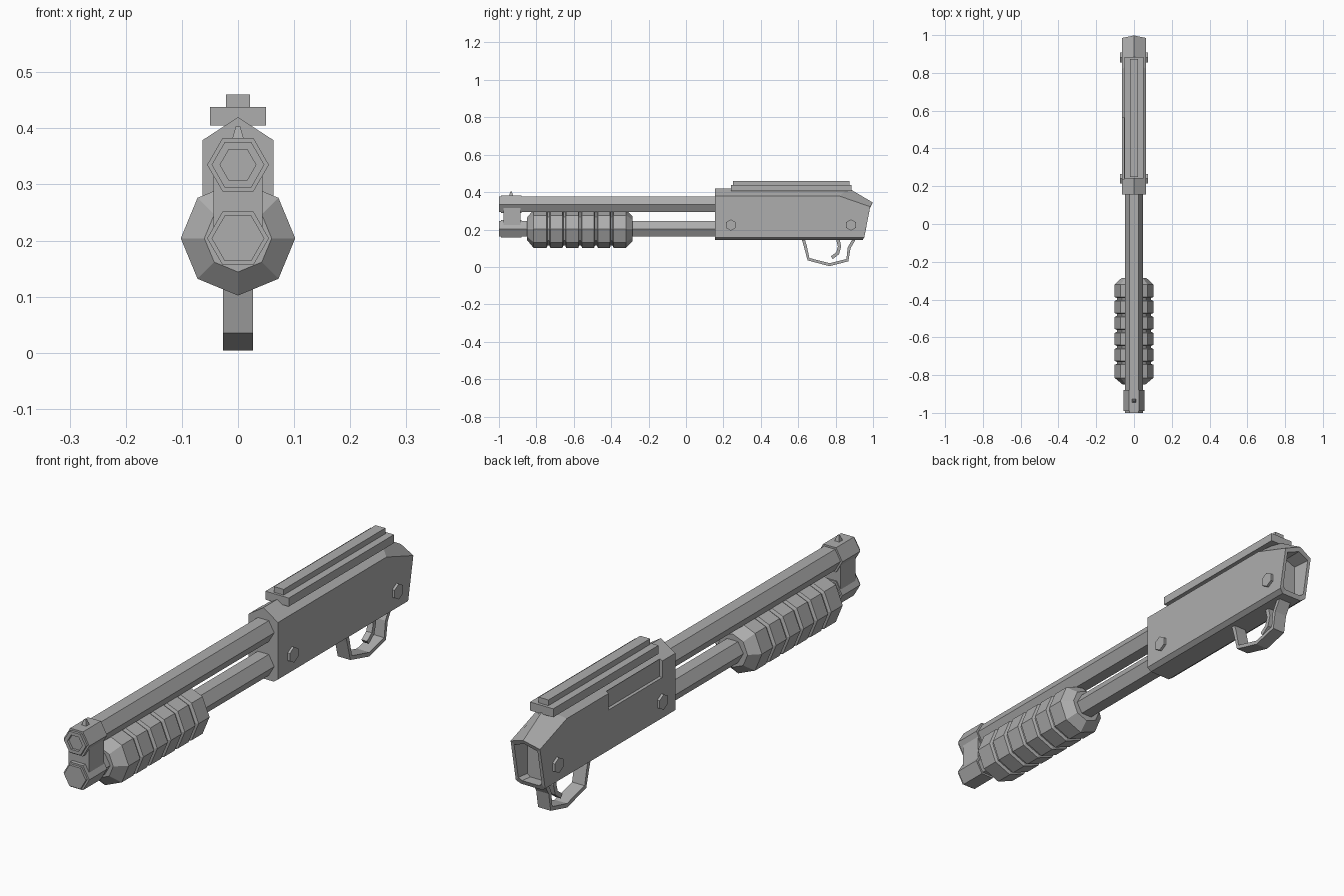
import bpy, bmesh, math
from mathutils import Vector

cube = bpy.data.objects.get("Cube")
if cube:
    bpy.data.objects.remove(cube, do_unlink=True)

grey = bpy.data.materials.new("metal_grey")
grey.use_nodes = True
COLOR = (0.42, 0.42, 0.42, 1)
grey.diffuse_color = COLOR
grey.node_tree.nodes["Principled BSDF"].inputs["Base Color"].default_value = COLOR


def loft(name, rings, closed=False):
    """Skin a list of equal-length point rings; cap the ends unless closed."""
    bm = bmesh.new()
    loops = [[bm.verts.new(p) for p in ring] for ring in rings]
    pairs = list(zip(loops, loops[1:]))
    if closed:
        pairs.append((loops[-1], loops[0]))
    else:
        bm.faces.new(loops[0])
        bm.faces.new(loops[-1])
    n = len(loops[0])
    for a, b in pairs:
        for i in range(n):
            j = (i + 1) % n
            bm.faces.new((a[i], a[j], b[j], b[i]))
    bmesh.ops.recalc_face_normals(bm, faces=bm.faces)
    mesh = bpy.data.meshes.new(name)
    bm.to_mesh(mesh)
    bm.free()
    mesh.materials.append(grey)
    obj = bpy.data.objects.new(name, mesh)
    bpy.context.collection.objects.link(obj)
    return obj


def polygon(y, r, z, sides):
    """Regular polygon facing along y."""
    return [(r * math.cos(math.tau * i / sides), y, z + r * math.sin(math.tau * i / sides))
            for i in range(sides)]


def tube(name, z, stations, sides=6):
    return loft(name, [polygon(y, r, z, sides) for y, r in stations])


def box(name, x0, x1, y0, y1, z0, z1):
    return loft(name, [[(x0, y, z0), (x1, y, z0), (x1, y, z1), (x0, y, z1)] for y in (y0, y1)])


def strip(name, path, half_width, thickness):
    """Flat band following a (y, z) path, thickened to its left side."""
    pts = [Vector(p) for p in path]
    rings = []
    for i, p in enumerate(pts):
        d = (pts[min(i + 1, len(pts) - 1)] - pts[max(i - 1, 0)]).normalized()
        q = p + Vector((-d.y, d.x)) * thickness
        rings.append([(-half_width, *p), (half_width, *p), (half_width, *q), (-half_width, *q)])
    return loft(name, rings)


BARREL_Z, TUBE_Z = 0.335, 0.204

# Barrel with a recessed bore, and the magazine tube under it
tube("barrel", BARREL_Z, [(-0.9, 0.032), (-1.0, 0.032), (-1.0, 0.047), (0.2, 0.047)])
tube("magazine_tube", TUBE_Z, [(-1.0, 0.047), (0.2, 0.047)])

# Muzzle clamp: two hexagonal collars joined by a web
for name, z in (("upper_collar", BARREL_Z), ("lower_collar", TUBE_Z)):
    tube(name, z, [(-0.99, 0.055), (-0.88, 0.055)])
box("clamp_web", -0.044, 0.044, -0.975, -0.885, TUBE_Z, BARREL_Z)

# Front sight
loft("front_sight", [[(sx * w, -0.935 + sy * w, z) for sx, sy in ((-1, -1), (1, -1), (1, 1), (-1, 1))]
                     for w, z in ((0.012, 0.375), (0.004, 0.403))])

# Ribbed octagonal forend
stations = [(-0.85, 0.06), (-0.815, 0.102)]
for i in range(5):
    y = -0.735 + i * 0.0845
    stations += [(y - 0.01, 0.102), (y - 0.005, 0.09), (y + 0.005, 0.09), (y + 0.01, 0.102)]
stations += [(-0.32, 0.102), (-0.285, 0.065)]
tube("forend", TUBE_Z, stations, 8)

# Receiver: gabled section, sloped at the back, with an open socket in the rear
def section(apex, shoulder, lower, bottom, scale=1.0):
    half = [(0.063 * scale, *shoulder), (0.063 * scale, *lower), (0.045 * scale, *bottom)]
    return [(0, *apex)] + half + [(-x, y, z) for x, y, z in reversed(half)]

receiver = loft("receiver", [
    section((0.155, 0.42), (0.155, 0.379), (0.155, 0.158), (0.155, 0.145)),
    section((0.87, 0.42), (0.82, 0.379), (0.82, 0.158), (0.82, 0.145)),
    section((0.998, 0.345), (0.985, 0.322), (0.953, 0.158), (0.945, 0.145)),
    section((0.99, 0.328), (0.982, 0.31), (0.956, 0.172), (0.952, 0.162), 0.8),
    section((0.91, 0.328), (0.91, 0.31), (0.91, 0.172), (0.91, 0.162), 0.7),
])

# Ejection port cut into the right side
cutter = box("port_cutter", -0.09, -0.05, 0.235, 0.565, 0.315, 0.385)
cutter.hide_render = True
cutter.hide_viewport = True
cut = receiver.modifiers.new("port", 'BOOLEAN')
cut.operation = 'DIFFERENCE'
cut.solver = 'EXACT'
cut.object = cutter
bpy.context.view_layer.objects.active = receiver
bpy.ops.object.modifier_apply(modifier=cut.name)
bpy.data.objects.remove(cutter, do_unlink=True)

# Hexagonal pins through the receiver
for name, y in (("front_pin", 0.24), ("rear_pin", 0.882)):
    ring = [(math.sin(math.tau * i / 6) * 0.03, math.cos(math.tau * i / 6) * 0.03) for i in range(6)]
    for side, s in (("left", 1), ("right", -1)):
        loft(f"{name}_{side}", [[(s * x, y + a, 0.224 + b) for a, b in ring] for x in (0.055, 0.073)])

# Sight rail
box("rail_base", -0.05, 0.05, 0.24, 0.885, 0.405, 0.438)
box("rail_top", -0.021, 0.021, 0.25, 0.873, 0.438, 0.46)

# Trigger guard and trigger
strip("trigger_guard", [(0.615, 0.16), (0.63, 0.11), (0.65, 0.035), (0.767, 0.004),
                        (0.868, 0.03), (0.88, 0.1), (0.912, 0.155)], 0.027, 0.016)
strip("trigger", [(0.785, 0.042), (0.818, 0.068), (0.83, 0.11), (0.818, 0.16)], 0.012, 0.018)
